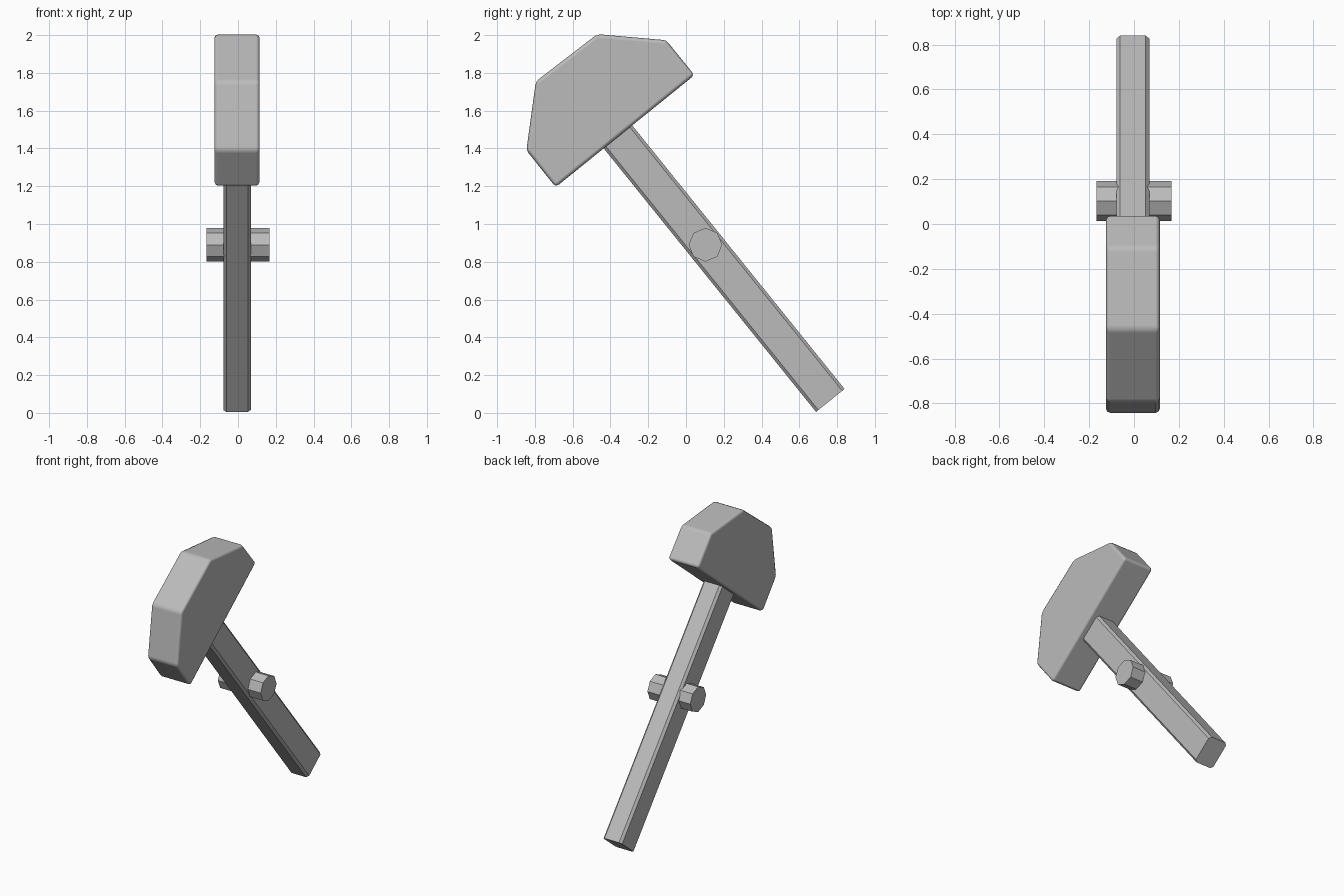
import bpy
import bmesh
import math
from mathutils import Vector

cube = bpy.data.objects.get("Cube")
if cube:
    bpy.data.objects.remove(cube, do_unlink=True)

grey = bpy.data.materials.new("plain grey")
grey.use_nodes = True
colour = (0.5, 0.5, 0.5, 1)
grey.diffuse_color = colour
grey.node_tree.nodes["Principled BSDF"].inputs["Base Color"].default_value = colour


def prism(name, start, end, depth):
    """Sweep the outline 'start' along the vector 'depth'."""
    bm = bmesh.new()
    face = bm.faces.new([bm.verts.new(p) for p in start])
    swept = bmesh.ops.extrude_face_region(bm, geom=[face])
    verts = [g for g in swept["geom"] if isinstance(g, bmesh.types.BMVert)]
    bmesh.ops.translate(bm, verts=verts, vec=depth)
    bmesh.ops.recalc_face_normals(bm, faces=bm.faces)
    if end:
        end(bm)
    mesh = bpy.data.meshes.new(name)
    bm.to_mesh(mesh)
    bm.free()
    mesh.materials.append(grey)
    obj = bpy.data.objects.new(name, mesh)
    bpy.context.collection.objects.link(obj)
    return obj


# Head: six-sided side profile with softened edges
profile = [(-0.845, 1.39), (-0.69, 1.195), (0.045, 1.788),
           (-0.105, 1.973), (-0.47, 2.005), (-0.795, 1.755)]
head = prism("hammer_head", [(-0.125, y, z) for y, z in profile], None,
             Vector((0.24, 0, 0)))
bevel = head.modifiers.new("soft edges", "BEVEL")
bevel.width = 0.02
bevel.segments = 2
bevel.harden_normals = True
bpy.context.view_layer.objects.active = head
head.select_set(True)
bpy.ops.object.shade_smooth_by_angle(angle=math.radians(50))
head.select_set(False)

# Handle: slanted bar with its four long edges chamfered
along = Vector((0, -1.12, 1.39)).normalized()
across = Vector((0, along.z, -along.y))
foot = Vector((-0.005, 0.764, 0.066))
corners = [foot + Vector((sx * 0.073, 0, 0)) + across * sy * 0.097
           for sx, sy in ((-1, -1), (1, -1), (1, 1), (-1, 1))]


def chamfer_long_edges(bm):
    edges = [e for e in bm.edges if e.calc_length() > 1]
    bmesh.ops.bevel(bm, geom=edges, offset=0.016, segments=1, affect="EDGES")


prism("handle", corners, chamfer_long_edges, along * 1.85)

# Pivot pin: octagonal bar through the handle
ring = [(-0.168, 0.103 + 0.089 * math.cos(i * math.pi / 4),
         0.89 + 0.089 * math.sin(i * math.pi / 4)) for i in range(8)]
prism("pivot_pin", ring, None, Vector((0.336, 0, 0)))
